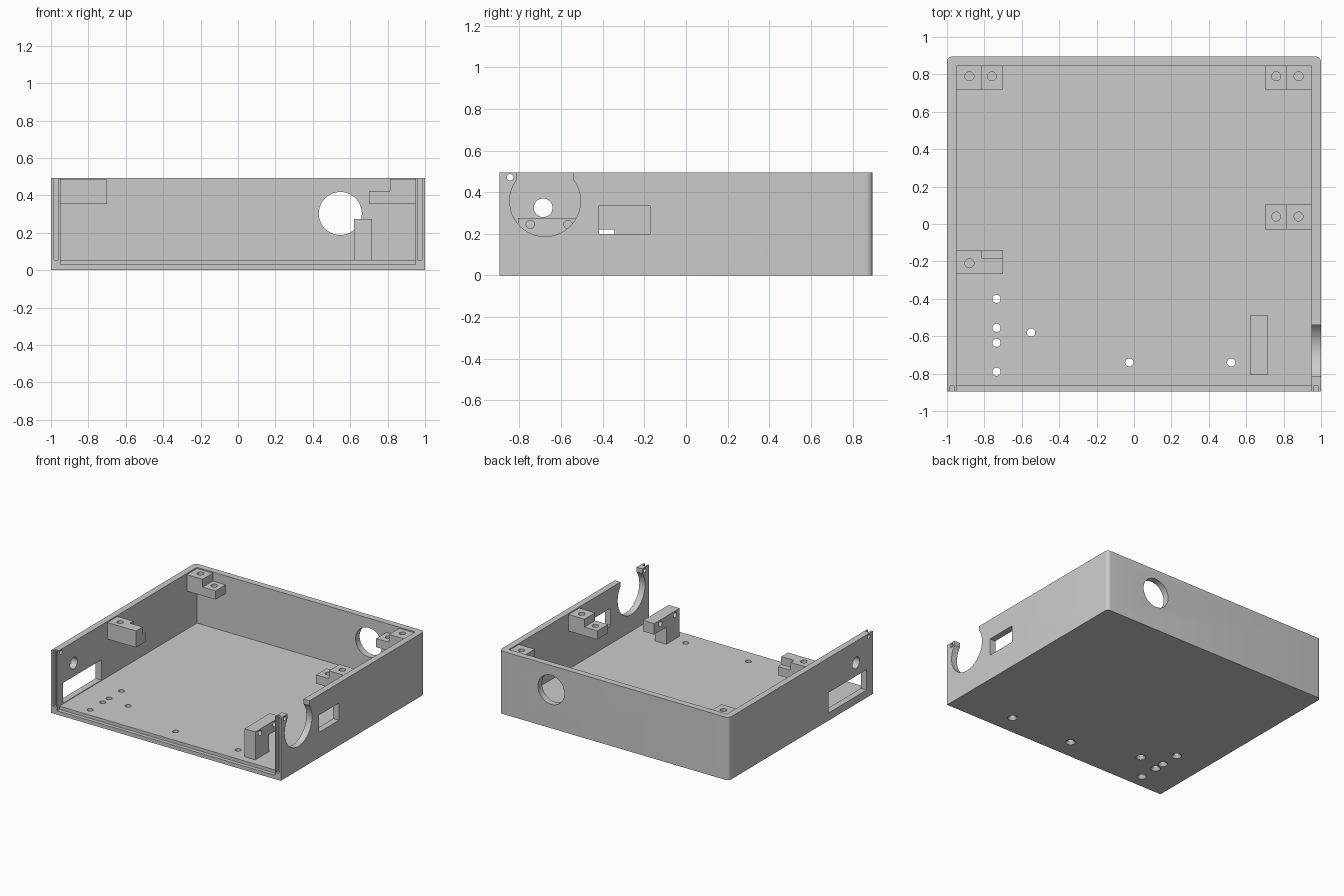
import bpy, bmesh, math
from mathutils import Matrix

if "Cube" in bpy.data.objects:
    bpy.data.objects.remove(bpy.data.objects["Cube"], do_unlink=True)

grey = bpy.data.materials.new("light grey plastic")
grey.use_nodes = True
grey.diffuse_color = (0.6, 0.6, 0.6, 1)
for node in grey.node_tree.nodes:
    if node.type == 'BSDF_PRINCIPLED':
        node.inputs["Base Color"].default_value = (0.6, 0.6, 0.6, 1)

W, D, H = 1.0, 0.896, 0.494      # half width, half depth, height
WALL, FLOOR = 0.05, 0.055
FAR = 2.0


def finish(bm, name):
    mesh = bpy.data.meshes.new(name)
    bm.to_mesh(mesh)
    bm.free()
    mesh.materials.append(grey)
    ob = bpy.data.objects.new(name, mesh)
    bpy.context.collection.objects.link(ob)
    return ob


def box(name, x, y, z, round_back=0):
    bm = bmesh.new()
    bmesh.ops.create_cube(bm, size=1)
    for v in bm.verts:
        for i, (lo, hi) in enumerate((x, y, z)):
            v.co[i] = min(lo, hi) if v.co[i] < 0 else max(lo, hi)
    if round_back:
        edges = [e for e in bm.edges if all(v.co.y > 0 for v in e.verts)
                 and abs(e.verts[0].co.z - e.verts[1].co.z) > 0.01]
        bmesh.ops.bevel(bm, geom=edges, offset=round_back, segments=6,
                        profile=0.5, affect='EDGES')
    return finish(bm, name)


def rod(name, centre, radius, length, axis='Z', radius_top=None, sides=32):
    bm = bmesh.new()
    turn = {'X': Matrix.Rotation(math.pi / 2, 4, 'Y'),
            'Y': Matrix.Rotation(math.pi / 2, 4, 'X'),
            'Z': Matrix.Identity(4)}[axis]
    bmesh.ops.create_cone(bm, cap_ends=True, segments=sides, radius1=radius,
                          radius2=radius if radius_top is None else radius_top,
                          depth=length, matrix=Matrix.Translation(centre) @ turn)
    return finish(bm, name)


def combine(target, other, operation='DIFFERENCE'):
    mod = target.modifiers.new("shape", 'BOOLEAN')
    mod.operation, mod.solver, mod.object = operation, 'EXACT', other
    bpy.context.view_layer.objects.active = target
    bpy.ops.object.modifier_apply(modifier=mod.name)
    bpy.data.objects.remove(other, do_unlink=True)


# Open-fronted tray with rounded back corners
tray = box("tray", (-W, W), (-D, D), (0, H), 0.03)
combine(tray, box("cutter", (WALL - W, W - WALL), (-FAR, D - WALL), (FLOOR, FAR)))

# Step along the front of the floor and panel grooves in the wall ends
combine(tray, box("cutter", (WALL - W, W - WALL), (-FAR, -0.866), (0.03, FAR)))
for side in (-1, 1):
    combine(tray, box("cutter", (side * 0.96, side * 0.984), (-FAR, -0.866), (FLOOR, FAR)))

# Screw holes through both side walls near the front
combine(tray, rod("cutter", (0, -0.845, 0.471), 0.016, 3, 'X'))

# Left wall: open round cradle with a slot above, and a small window
combine(tray, rod("cutter", (W, -0.677, 0.357), 0.17, 0.4, 'X', sides=64))
combine(tray, box("cutter", (0.8, 1.2), (-0.813, -0.541), (0.44, FAR)))
combine(tray, box("cutter", (0.8, 1.2), (-0.418, -0.172), (0.2, 0.335)))

# Right wall: round hole and a wide opening at floor level
combine(tray, rod("cutter", (-W, -0.686, 0.325), 0.045, 0.4, 'X'))
combine(tray, box("cutter", (-1.2, -0.8), (-0.82, -0.343), (0.06, 0.22)))

# Back wall: large round hole
combine(tray, rod("cutter", (0.547, D, 0.303), 0.115, 0.4, 'Y', sides=64))

# Countersunk floor holes
for x, y in ((-0.735, -0.4), (-0.735, -0.555), (-0.735, -0.635), (-0.735, -0.79),
             (-0.55, -0.58), (-0.025, -0.74), (0.52, -0.74)):
    combine(tray, rod("cutter", (x, y, 0.05), 0.022, 0.3))
    combine(tray, rod("cutter", (x, y, 0.005), 0.042, 0.03, radius_top=0.022))

# Stepped screw mounts under the rim
for name, side, y0, y1 in (("back_right_mount", -1, 0.72, 0.855),
                           ("back_left_mount", 1, 0.72, 0.855),
                           ("middle_left_mount", 1, -0.03, 0.104)):
    mount = box(name, (side * 0.7, side * 0.96), (y0, y1), (0.355, 0.485))
    combine(mount, box("cutter", (side * 0.6, side * 0.812), (y0 - 1, y1 + 1), (0.423, FAR)))
    for x in (0.76, 0.88):
        combine(mount, rod("cutter", (side * x, y0 + 0.07, 0.42), 0.024, 0.4))

# Front mount on the right wall, with a notched back corner
mount = box("front_right_mount", (-0.96, -0.7), (-0.268, -0.143), (0.355, 0.485))
combine(mount, box("cutter", (-0.812, -0.6), (-0.185, 0), (0.423, FAR)))
combine(mount, rod("cutter", (-0.88, -0.21, 0.42), 0.024, 0.4))

# Standing bracket with a leg in front and an overhanging arm
bracket = box("switch_bracket", (0.62, 0.716), (-0.807, -0.49), (0.045, 0.275))
combine(bracket, box("cutter", (0.5, 0.8), (-0.64, 0), (-1, 0.188)))
for y in (-0.748, -0.567):
    combine(bracket, rod("cutter", (0.67, y, 0.245), 0.02, 0.4, 'X'))

# Smooth the curved faces, keep the corners sharp
parts = [o for o in bpy.context.scene.objects if o.type == 'MESH' and grey.name in o.data.materials]
bpy.ops.object.select_all(action='DESELECT')
for ob in parts:
    ob.select_set(True)
bpy.context.view_layer.objects.active = tray
bpy.ops.object.shade_smooth_by_angle(angle=math.radians(30))
